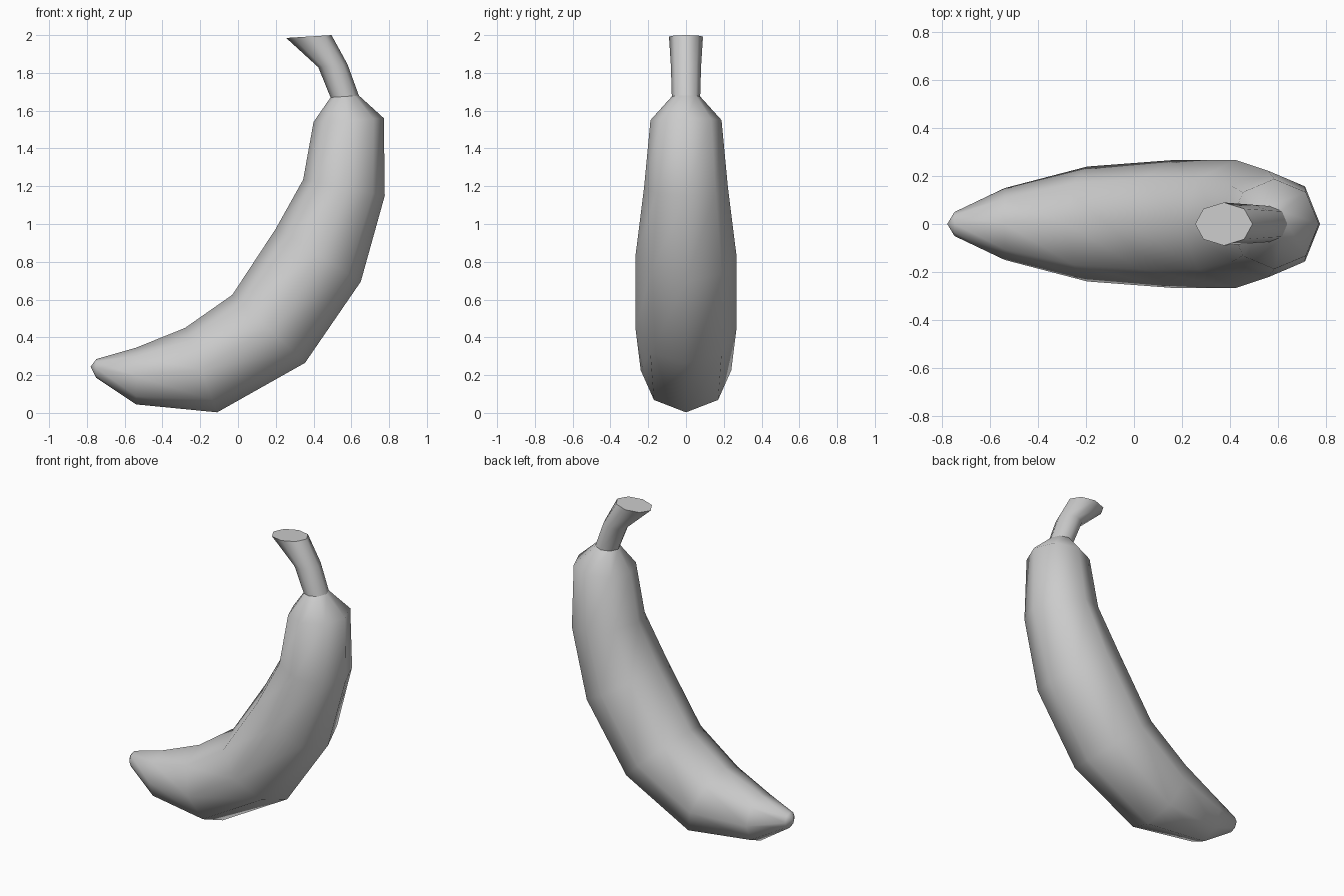
import bpy
import bmesh
from math import sin, cos, pi, radians
from mathutils import Vector

if "Cube" in bpy.data.objects:
    bpy.data.objects.remove(bpy.data.objects["Cube"])

SIDES = 8


def loft(name, sections, tip=None, cap_end=False):
    """Skin elliptical rings; each is inner x, inner z, outer x, outer z, half width."""
    bm = bmesh.new()
    rings = []
    for ix, iz, ox, oz, w in sections:
        inner, outer = Vector((ix, 0, iz)), Vector((ox, 0, oz))
        mid, half = (inner + outer) / 2, (outer - inner) / 2
        rings.append([bm.verts.new(mid + half * cos(2 * pi * i / SIDES)
                                   + Vector((0, w * sin(2 * pi * i / SIDES), 0)))
                      for i in range(SIDES)])
    for a, b in zip(rings, rings[1:]):
        for i in range(SIDES):
            j = (i + 1) % SIDES
            bm.faces.new((a[i], a[j], b[j], b[i]))
    if tip:
        t = bm.verts.new(tip)
        for i in range(SIDES):
            bm.faces.new((t, rings[0][(i + 1) % SIDES], rings[0][i]))
    cap = bm.faces.new(rings[-1]) if cap_end else None
    bmesh.ops.recalc_face_normals(bm, faces=bm.faces[:])
    # make sure the open shells face outwards
    bm.faces.ensure_lookup_table()
    f = bm.faces[0]
    centre = sum((v.co for r in rings[:2] for v in r), Vector()) / (2 * SIDES)
    if f.normal.dot(f.calc_center_median() - centre) < 0:
        bmesh.ops.reverse_faces(bm, faces=bm.faces[:])
    for face in bm.faces:
        face.smooth = True
    if cap:
        cap.smooth = False
        for e in cap.edges:
            e.smooth = False
    mesh = bpy.data.meshes.new(name)
    bm.to_mesh(mesh)
    bm.free()
    obj = bpy.data.objects.new(name, mesh)
    bpy.context.collection.objects.link(obj)
    return obj


# Curved fruit body, from blossom tip to neck
neck = (0.49, 1.67, 0.64, 1.68, 0.075)
loft("fruit_body", [
    (-0.75, 0.285, -0.75, 0.185, 0.05),
    (-0.54, 0.345, -0.54, 0.045, 0.15),
    (-0.28, 0.45, -0.11, 0.003, 0.24),
    (-0.03, 0.625, 0.355, 0.265, 0.267),
    (0.20, 0.975, 0.65, 0.695, 0.267),
    (0.345, 1.235, 0.777, 1.15, 0.222),
    (0.40, 1.54, 0.772, 1.56, 0.188),
    neck,
], tip=(-0.78, 0, 0.245))

# Bent stem with a flat cut end
loft("stem", [
    neck,
    (0.425, 1.83, 0.58, 1.845, 0.08),
    (0.255, 1.985, 0.495, 2.0, 0.09),
], cap_end=True)
